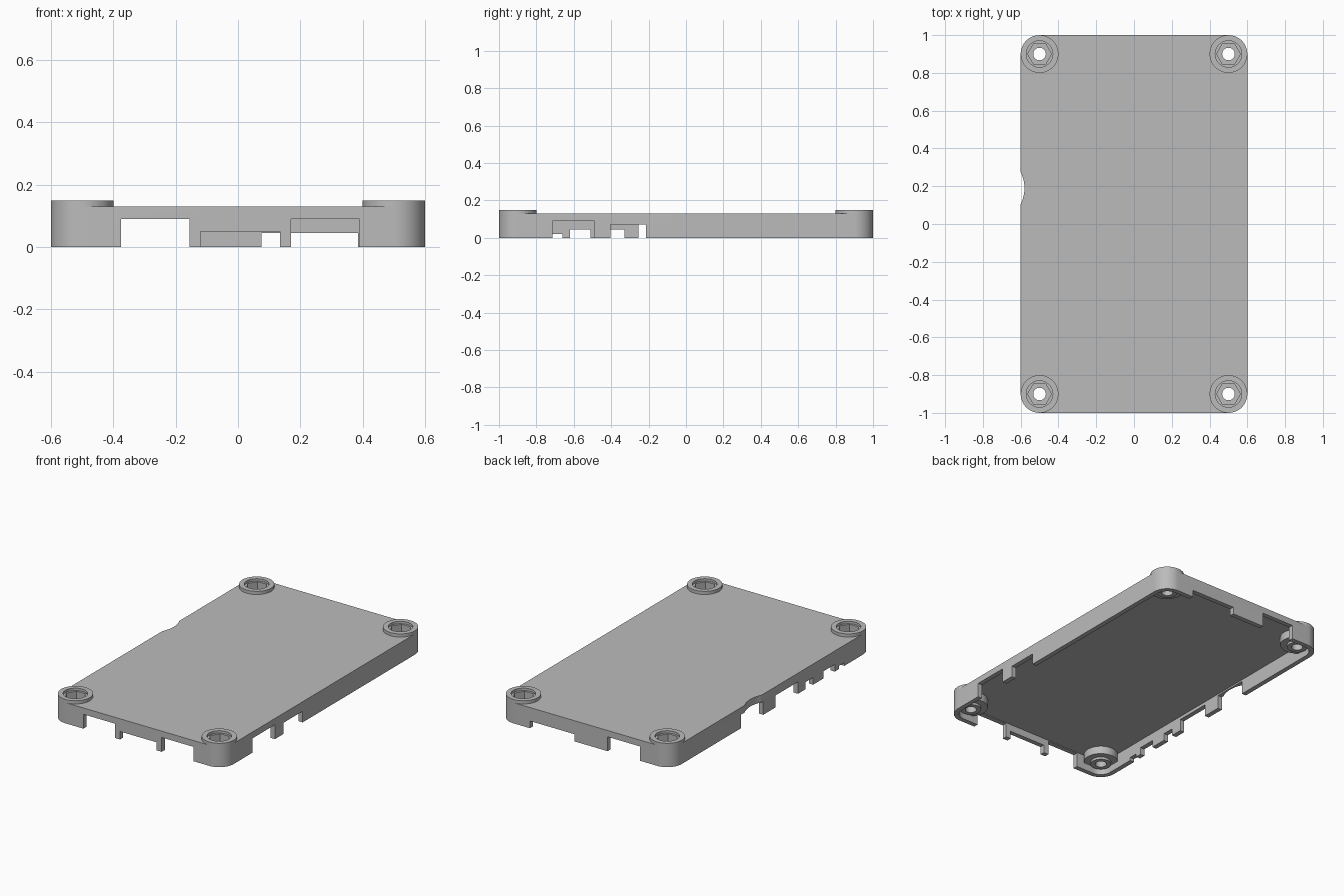
import bpy
import bmesh
from math import sin, cos, pi

default = bpy.data.objects.get("Cube")
if default:
    bpy.data.objects.remove(default)

grey = bpy.data.materials.new("plain grey plastic")
grey.use_nodes = True
GREY = (0.5, 0.5, 0.5, 1)
grey.diffuse_color = GREY
grey.node_tree.nodes["Principled BSDF"].inputs["Base Color"].default_value = GREY

HALF_X, HALF_Y, CORNER = 0.6, 1.0, 0.1
WALL, PLATE_BOTTOM, PLATE_TOP, BOSS_TOP = 0.03, 0.095, 0.13, 0.15
SEGMENTS = 64


def prism(name, points, z0, z1):
    """Extrude a flat outline from z0 to z1."""
    bm = bmesh.new()
    face = bm.faces.new([bm.verts.new((x, y, z0)) for x, y in points])
    made = bmesh.ops.extrude_face_region(bm, geom=[face])["geom"]
    bmesh.ops.translate(bm, vec=(0, 0, z1 - z0),
                        verts=[v for v in made if isinstance(v, bmesh.types.BMVert)])
    bmesh.ops.recalc_face_normals(bm, faces=bm.faces)
    mesh = bpy.data.meshes.new(name)
    bm.to_mesh(mesh)
    bm.free()
    mesh.materials.append(grey)
    obj = bpy.data.objects.new(name, mesh)
    bpy.context.collection.objects.link(obj)
    return obj


def ring(radius, sides=SEGMENTS, cx=0, cy=0):
    return [(cx + radius * cos(2 * pi * i / sides), cy + radius * sin(2 * pi * i / sides))
            for i in range(sides)]


def rounded(hx, hy, r, steps=16):
    points = []
    for quarter, (sx, sy) in enumerate([(1, 1), (-1, 1), (-1, -1), (1, -1)]):
        for i in range(steps + 1):
            a = (quarter + i / steps) * pi / 2
            points.append((sx * (hx - r) + r * cos(a), sy * (hy - r) + r * sin(a)))
    return points


def box(x0, x1, y0, y1):
    return [(x0, y0), (x1, y0), (x1, y1), (x0, y1)]


def combine(target, tools, operation="DIFFERENCE"):
    """Apply booleans in turn, then discard the helpers."""
    bpy.context.view_layer.objects.active = target
    for tool in tools:
        tool.hide_render = True
        mod = target.modifiers.new("combine", "BOOLEAN")
        mod.operation, mod.solver, mod.object = operation, "EXACT", tool
        bpy.ops.object.modifier_apply(modifier=mod.name)
        bpy.data.objects.remove(tool)


def smooth(obj):
    bpy.ops.object.select_all(action="DESELECT")
    obj.select_set(True)
    bpy.context.view_layer.objects.active = obj
    bpy.ops.object.shade_smooth_by_angle(angle=pi / 6)


# Lid shell with a hollow underside
lid = prism("lid_shell", rounded(HALF_X, HALF_Y, CORNER), 0, PLATE_TOP)
cutters = [prism("cavity", rounded(HALF_X - WALL, HALF_Y - WALL, CORNER - WALL),
                 -0.1, PLATE_BOTTOM)]

# Connector openings in each wall: start, end, height
front = [(-0.375, -0.155, 0.09), (-0.12, 0.135, 0.05), (0.17, 0.39, 0.09)]
back = [(-0.38, -0.155, 0.09), (0.075, 0.385, 0.045)]
left = [(-0.715, -0.49, 0.09), (-0.405, -0.215, 0.07)]
right = [(-0.715, -0.66, 0.02), (-0.62, -0.51, 0.045), (-0.405, -0.33, 0.045),
         (-0.255, -0.03, 0.075), (0.09, 0.31, 0.085)]
IN, OUT = WALL + 0.01, 0.05
for side, openings in ((-1, front), (1, back)):
    y0, y1 = sorted((side * (HALF_Y - IN), side * (HALF_Y + OUT)))
    cutters += [prism("opening", box(a, b, y0, y1), -0.1, h) for a, b, h in openings]
for side, openings in ((1, left), (-1, right)):
    x0, x1 = sorted((side * (HALF_X - IN), side * (HALF_X + OUT)))
    cutters += [prism("opening", box(x0, x1, a, b), -0.1, h) for a, b, h in openings]

# Shallow finger notch in the right edge
cutters.append(prism("notch", ring(0.19, SEGMENTS, -0.77, 0.19), -0.1, 0.3))

# Room for the screw bosses
centres = [(sx * (HALF_X - CORNER), sy * (HALF_Y - CORNER))
           for sx in (-1, 1) for sy in (-1, 1)]
cutters += [prism("plug", ring(0.085, SEGMENTS, x, y), 0.07, 0.3) for x, y in centres]
combine(lid, cutters)
smooth(lid)

# Screw boss: collar below, round recess and hexagonal nut pocket above
boss = prism("screw_boss", ring(CORNER), 0.045, BOSS_TOP)
combine(boss, [prism("collar", ring(0.06), 0.03, 0.06)], "UNION")
combine(boss, [prism("recess", ring(0.07), 0.135, 0.3),
               prism("nut_pocket", ring(0.063, 6), 0.09, 0.3),
               prism("screw_hole", ring(0.033), -0.1, 0.3)])
smooth(boss)
for i, (x, y) in enumerate(centres):
    part = boss if i == 0 else boss.copy()
    if i:
        bpy.context.collection.objects.link(part)
    part.name = ("right" if x < 0 else "left") + ("_front" if y < 0 else "_back") + "_screw_boss"
    part.location = (x, y, 0)
